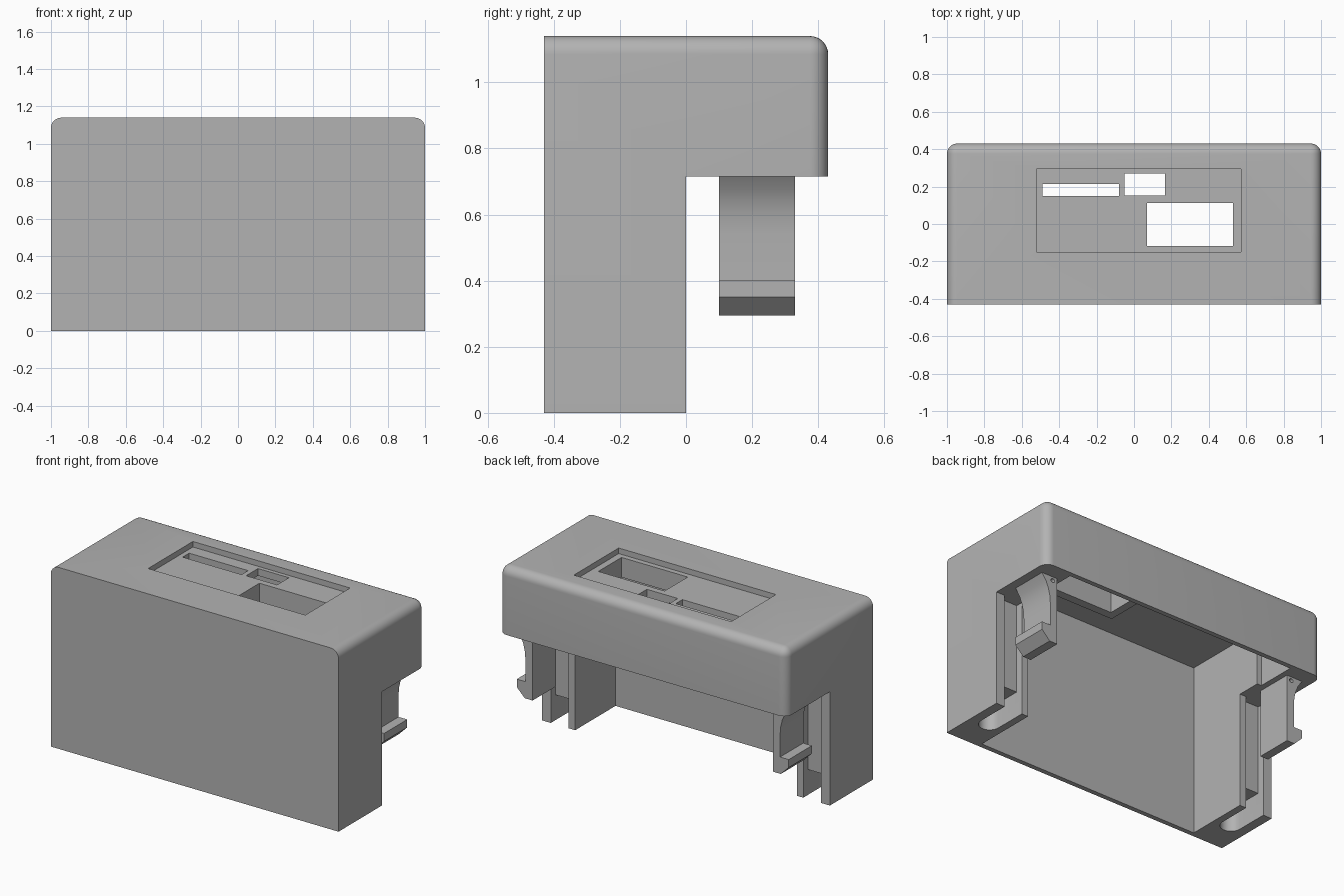
import bpy
import bmesh
from math import cos, pi, radians, sin

if "Cube" in bpy.data.objects:
    bpy.data.objects.remove(bpy.data.objects["Cube"], do_unlink=True)

grey = bpy.data.materials.new("plain grey")
grey.use_nodes = True
colour = (0.45, 0.45, 0.45, 1)
grey.diffuse_color = colour
grey.node_tree.nodes["Principled BSDF"].inputs["Base Color"].default_value = colour


def make_object(name, bm):
    bmesh.ops.recalc_face_normals(bm, faces=bm.faces)
    mesh = bpy.data.meshes.new(name)
    bm.to_mesh(mesh)
    bm.free()
    mesh.materials.append(grey)
    ob = bpy.data.objects.new(name, mesh)
    bpy.context.collection.objects.link(ob)
    return ob


def prism(name, points, axis, low, high):
    """Extrude a closed outline along the y or z axis."""
    bm = bmesh.new()
    place = (lambda a, b, t: (a, t, b)) if axis == "y" else (lambda a, b, t: (a, b, t))
    face = bm.faces.new([bm.verts.new(place(a, b, low)) for a, b in points])
    grown = bmesh.ops.extrude_face_region(bm, geom=[face])["geom"]
    for v in grown:
        if isinstance(v, bmesh.types.BMVert):
            v.co["xyz".index(axis)] = high
    return make_object(name, bm)


def box(name, x, y, z):
    outline = [(x[0], y[0]), (x[1], y[0]), (x[1], y[1]), (x[0], y[1])]
    return prism(name, outline, "z", *z)


def activate(ob):
    bpy.ops.object.select_all(action="DESELECT")
    ob.select_set(True)
    bpy.context.view_layer.objects.active = ob


def combine(target, tool, operation="DIFFERENCE"):
    mod = target.modifiers.new("combine", "BOOLEAN")
    mod.operation = operation
    mod.solver = "EXACT"
    mod.object = tool
    activate(target)
    bpy.ops.object.modifier_apply(modifier=mod.name)
    bpy.data.objects.remove(tool, do_unlink=True)


def cut(target, x, y, z):
    combine(target, box("cutter", x, y, z))


TOP, UNDER, HALF = 1.14, 0.715, 0.43

# Housing block, rounded on the top sides, top back and back corners
housing = box("housing", (-1, 1), (-HALF, HALF), (0, TOP))
bm = bmesh.new()
bm.from_mesh(housing.data)
rounded = []
for e in bm.edges:
    mid = (e.verts[0].co + e.verts[1].co) / 2
    on_side, on_back, on_top = abs(mid.x) > 0.9, mid.y > 0.4, mid.z > 1.1
    if (on_side and on_back) or (on_top and (on_side or on_back)):
        rounded.append(e)
bmesh.ops.bevel(bm, geom=rounded, offset=0.055, segments=8, profile=0.5, affect="EDGES")
bm.to_mesh(housing.data)
bm.free()

# Open lower back and the hollow inside
cut(housing, (-2, 2), (0, 1), (-1, UNDER))
cut(housing, (-0.77, 0.77), (-0.4, 0.4), (-1, 1.06))
cut(housing, (-0.8, 0.8), (0.15, 0.4), (0.5, 1.06))

# Guide slots in both side walls
for side in (-1, 1):
    ends = sorted((side * 0.815, side * 0.94))
    cut(housing, ends, (-0.045, 0.2), (0.1, UNDER))
    radius, centre = 0.0625, side * 0.8775
    arc = [(centre + radius * cos(pi + pi * i / 12), -0.205 + radius * sin(pi + pi * i / 12))
           for i in range(13)]
    slot = prism("cutter", arc + [(ends[1], 0.2), (ends[0], 0.2)], "z", -0.5, 0.16)
    combine(housing, slot)

# Thick collar under the large opening, top recess and three openings
combine(housing, box("collar", (0.02, 0.58), (-0.17, 0.16), (0.98, 1.08)), "UNION")
cut(housing, (-0.52, 0.573), (-0.15, 0.295), (1.105, 1.5))
cut(housing, (-0.49, -0.08), (0.15, 0.215), (0.9, 1.5))
cut(housing, (-0.05, 0.165), (0.152, 0.27), (0.9, 1.5))
cut(housing, (0.07, 0.53), (-0.117, 0.113), (0.9, 1.5))

# Snap clips with hooked ends below the overhang
profile = [(0.835, 0.73), (0.835, 0.295), (0.89, 0.295), (0.945, 0.35), (0.945, 0.4),
           (0.885, 0.4), (0.885, 0.54), (0.889, 0.59), (0.9, 0.635), (0.917, 0.675),
           (0.945, UNDER), (0.945, 0.73)]
clips = []
for side, name in ((1, "left_clip"), (-1, "right_clip")):
    clip = prism(name, [(side * x, z) for x, z in profile], "y", 0.1, 0.33)
    hole = [(side * 0.867 + 0.013 * cos(pi * i / 8), 0.692 + 0.013 * sin(pi * i / 8))
            for i in range(16)]
    combine(clip, prism("cutter", hole, "y", 0, 0.5))
    clips.append(clip)

for ob in [housing] + clips:
    activate(ob)
    bpy.ops.object.shade_smooth_by_angle(angle=radians(30))
